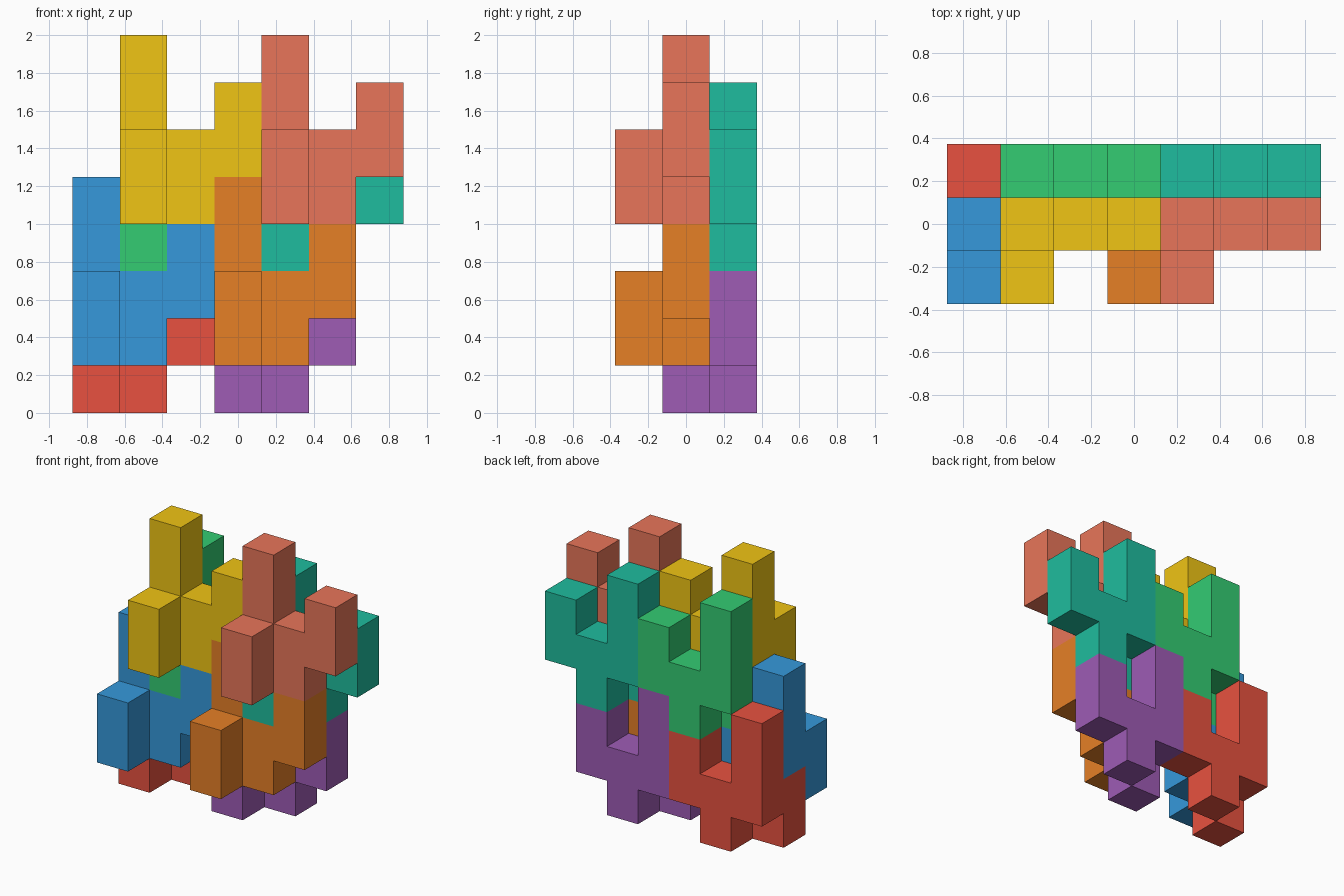
import bpy, bmesh
from mathutils import Color, Vector

if "Cube" in bpy.data.objects:
    bpy.data.objects.remove(bpy.data.objects["Cube"])

U = 0.25  # cube size

# One nine-cube puzzle piece; all eight pieces are shifted copies of it
PIECE = [(0, 0, 0), (0, 0, 1),                # stub at the front
         (0, 1, 1), (0, 1, 2), (0, 1, 3),     # tall arm
         (1, 1, 0), (1, 1, 1),                # middle
         (2, 1, 1), (2, 1, 2)]                # short arm

# name, sRGB colour, grid offset of the piece
PIECES = [
    ("blue_piece",   (0.21, 0.60, 0.86), (0, 0, 1)),
    ("yellow_piece", (0.94, 0.77, 0.08), (1, 0, 4)),
    ("orange_piece", (0.90, 0.50, 0.15), (3, 0, 1)),
    ("coral_piece",  (0.91, 0.46, 0.35), (4, 0, 4)),
    ("red_piece",    (0.91, 0.32, 0.25), (0, 1, 0)),
    ("green_piece",  (0.20, 0.80, 0.45), (1, 1, 3)),
    ("purple_piece", (0.62, 0.36, 0.71), (3, 1, 0)),
    ("teal_piece",   (0.12, 0.74, 0.62), (4, 1, 3)),
]


def cell_mesh(name, cells):
    """Closed skin around a set of unit cubes, flat areas merged."""
    bm = bmesh.new()
    filled = set(cells)
    for c in cells:
        centre = Vector(c) + Vector((0.5, 0.5, 0.5))
        for axis in range(3):
            for sign in (-1, 1):
                n = [0, 0, 0]
                n[axis] = sign
                if tuple(a + b for a, b in zip(c, n)) in filled:
                    continue
                n = Vector(n)
                u = Vector([float(i == (axis + 1) % 3) for i in range(3)])
                v = n.cross(u)
                bm.faces.new([bm.verts.new((centre + 0.5 * (n + a * u + b * v)) * U)
                              for a, b in ((-1, -1), (1, -1), (1, 1), (-1, 1))])
    bmesh.ops.remove_doubles(bm, verts=bm.verts, dist=1e-4)
    bmesh.ops.dissolve_limit(bm, angle_limit=0.01, verts=bm.verts, edges=bm.edges)
    mesh = bpy.data.meshes.new(name)
    bm.to_mesh(mesh)
    bm.free()
    return mesh


# Interlocking stack: 7 x 3 x 8 cubes overall
for name, colour, (i, j, k) in PIECES:
    mesh = cell_mesh(name, PIECE)
    mat = bpy.data.materials.new(name + "_colour")
    mat.diffuse_color = (*Color(colour).from_srgb_to_scene_linear(), 1)
    mat.use_nodes = True
    mat.node_tree.nodes["Principled BSDF"].inputs["Base Color"].default_value = mat.diffuse_color
    mesh.materials.append(mat)
    ob = bpy.data.objects.new(name, mesh)
    ob.location = ((i - 3.5) * U, (j - 1.5) * U, k * U)
    bpy.context.collection.objects.link(ob)
